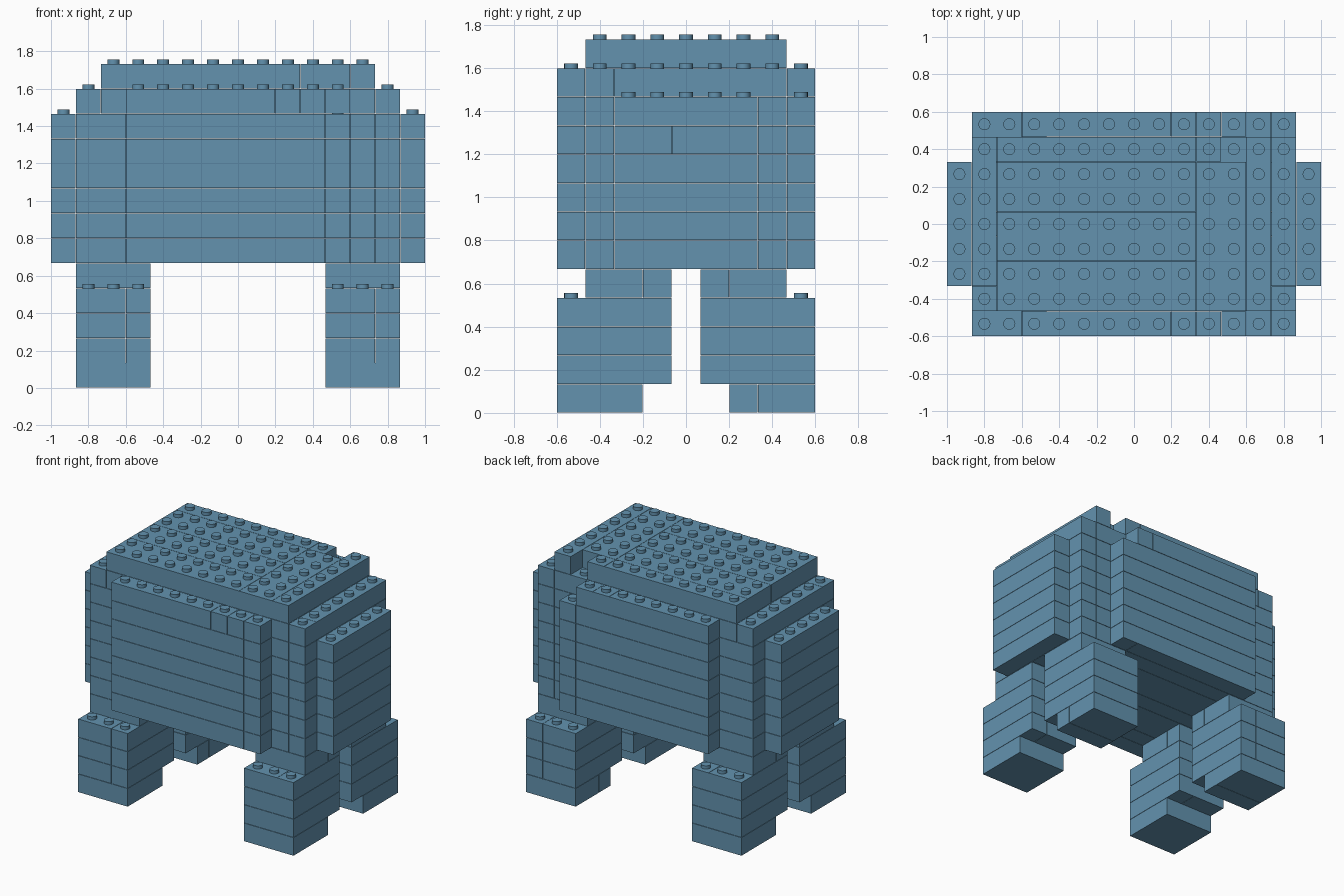
import bpy, bmesh
from mathutils import Matrix, Vector

cube = bpy.data.objects.get("Cube")
if cube:
    bpy.data.objects.remove(cube, do_unlink=True)

U = 2 / 15          # brick module, also the layer height
GAP = 0.0012        # seam on each side of a brick
NX, NY = 15, 9      # modules across the width and depth

blue = bpy.data.materials.new("sand blue")
blue.use_nodes = True
colour = (0.125, 0.29, 0.43, 1)
blue.diffuse_color = colour
blue.node_tree.nodes["Principled BSDF"].inputs["Base Color"].default_value = colour

# Bricks are (x0, x1, y0, y1) in modules; layers are (name, level, bricks)
layers = []


def mirror_y(bricks):
    return [(a, b, NY - d, NY - c) for a, b, c, d in bricks]


# Legs: narrow foot, wide shin, upper part set in under the body
for side, x0, seam, x1 in (("right", 1, 3, 4), ("left", 11, 13, 14)):
    for end in ("front", "back"):
        flip = mirror_y if end == "back" else list
        foot = [(x0, x1, 0, 2), (x0, x1, 2, 3)] if end == "back" else [(x0, x1, 0, 3)]
        shin = [(x0, seam, 0, 4), (seam, x1, 0, 4)]
        name = f"{end}_{side}_leg"
        layers.append((name + "_foot", 0, flip(foot)))
        for level in (1, 2, 3):
            layers.append((f"{name}_shin_{level}", level, flip(shin)))
        layers.append((name + "_top", 4, flip([(x0, x1, 1, 3), (x0, x1, 3, 4)])))

# Body: stepped footprint, six equal courses, one with a split end brick
edge = [(3, 11, 0, 1), (11, 12, 0, 1),
        (1, 3, 1, 2), (3, 12, 1, 2), (12, 13, 1, 2), (13, 14, 1, 2)]
middle = [(1, 14, 2, 4), (1, 14, 4, 5), (1, 14, 5, 7), (0, 1, 2, 7)]
for level in range(5, 11):
    end_bricks = [(14, 15, 2, 4), (14, 15, 4, 7)] if level == 9 else [(14, 15, 2, 7)]
    layers.append((f"body_course_{level - 4}", level,
                   edge + mirror_y(edge) + middle + end_bricks))

# Shoulder course, with one module left open at the back
rim = [(3, 9, 0, 1), (9, 10, 0, 1), (10, 11, 0, 1)]
shoulder = rim + mirror_y(rim) + [(11, 12, 0, 1), (2, 13, 1, 8)]
for x in (1, 13):
    shoulder += [(x, x + 1, 1, 2), (x, x + 1, 2, 8)]
layers.append(("shoulder_course", 11, shoulder))

# Roof course, with a matching notch
roof = [(2, 10, 1, 3), (2, 10, 3, 5), (2, 10, 5, 7), (2, 10, 7, 8),
        (10, 12, 1, 7), (10, 11, 7, 8), (12, 13, 1, 8)]
layers.append(("roof_course", 12, roof))


def cells(bricks):
    return {(i, j) for a, b, c, d in bricks for i in range(a, b) for j in range(c, d)}


filled = {(i, j, level) for _, level, bricks in layers for i, j in cells(bricks)}


def place(i, j, level):
    return Vector(((i - NX / 2) * U, (j - NY / 2) * U, level * U))


def build(name, level, bricks):
    bm = bmesh.new()
    for a, b, c, d in bricks:
        low, high = place(a, c, level), place(b, d, level + 1)
        size = high - low - Vector((2 * GAP, 2 * GAP, 2 * GAP))
        bmesh.ops.create_cube(bm, size=1, matrix=Matrix.Translation((low + high) / 2)
                              @ Matrix.Diagonal(size.to_4d()))
    # Studs only where nothing sits on top
    for i, j in sorted(cells(bricks)):
        if (i, j, level + 1) not in filled:
            spot = place(i + 0.5, j + 0.5, level + 1) + Vector((0, 0, 0.009))
            bmesh.ops.create_cone(bm, cap_ends=True, segments=16, radius1=0.032,
                                  radius2=0.032, depth=0.026,
                                  matrix=Matrix.Translation(spot))
    mesh = bpy.data.meshes.new(name)
    bm.to_mesh(mesh)
    bm.free()
    mesh.materials.append(blue)
    obj = bpy.data.objects.new(name, mesh)
    bpy.context.collection.objects.link(obj)
    obj.select_set(True)
    bpy.context.view_layer.objects.active = obj


bpy.ops.object.select_all(action="DESELECT")
for layer in layers:
    build(*layer)
bpy.ops.object.shade_smooth_by_angle()
